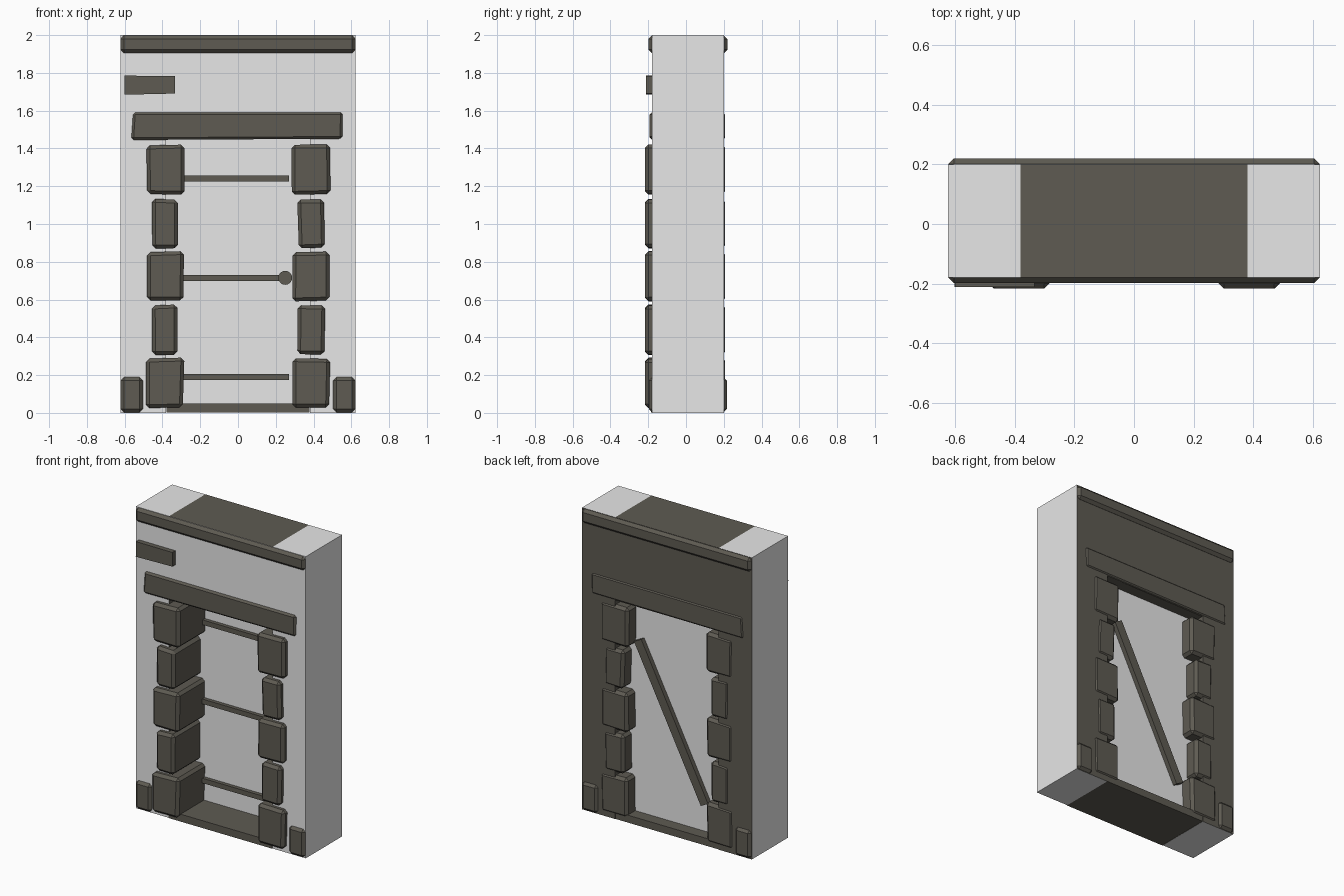
import bpy, bmesh, math, random
from mathutils import Matrix

if "Cube" in bpy.data.objects:
    bpy.data.objects.remove(bpy.data.objects["Cube"])

random.seed(4)


def material(name, rgb):
    m = bpy.data.materials.new(name)
    m.diffuse_color = (*rgb, 1)
    m.use_nodes = True
    m.node_tree.nodes["Principled BSDF"].inputs["Base Color"].default_value = m.diffuse_color
    return m


PALE = material("pale plaster", (0.8, 0.8, 0.8))
DARK = material("dark stone", (0.112, 0.104, 0.085))


def finish(name, bm, mats, bevel=0):
    bmesh.ops.recalc_face_normals(bm, faces=bm.faces)
    me = bpy.data.meshes.new(name)
    bm.to_mesh(me)
    bm.free()
    ob = bpy.data.objects.new(name, me)
    bpy.context.collection.objects.link(ob)
    for m in mats:
        me.materials.append(m)
    if bevel:
        mod = ob.modifiers.new("chamfer", 'BEVEL')
        mod.width = bevel
        mod.segments = 1
    return ob


def box(name, x, y, z, mat=DARK, bevel=0, jitter=0):
    """Box between pairs of limits, with optional uneven corners."""
    bm = bmesh.new()
    bmesh.ops.create_cube(bm, size=1)
    for v in bm.verts:
        v.co = [(a + b) / 2 + c * (b - a) for c, (a, b) in zip(v.co, (x, y, z))]
    if jitter:
        for sx in (-1, 1):
            for sz in (-1, 1):
                dx, dz = random.uniform(-jitter, jitter), random.uniform(-jitter, jitter)
                for v in bm.verts:
                    if ((v.co.x - sum(x) / 2) * sx > 0) and ((v.co.z - sum(z) / 2) * sz > 0):
                        v.co.x += dx
                        v.co.z += dz
    return finish(name, bm, [mat], bevel)


# Wall with a doorway: pale outside, dark back and reveals
W, D, H = 0.623, 0.38, 1.45
outline = [(-W, 0), (-D, 0), (-D, H), (D, H), (D, 0), (W, 0),
           (W, 2), (D, 2), (-D, 2), (-W, 2)]
bm = bmesh.new()
front = [bm.verts.new((x, -0.18, z)) for x, z in outline]
back = [bm.verts.new((x, 0.2, z)) for x, z in outline]
bm.faces.new(front)
bm.faces.new(back).material_index = 1
for i in range(len(outline)):
    j = (i + 1) % len(outline)
    f = bm.faces.new((front[i], front[j], back[j], back[i]))
    f.material_index = 1 if abs(f.calc_center_median().x) < 0.4 else 0
finish("wall", bm, [PALE, DARK])

# Quoin stones beside the doorway, alternately wide and narrow
rows = [(0.03, 0.29), (0.31, 0.57), (0.593, 0.853), (0.875, 1.132), (1.155, 1.417)]
for side, label in ((-1, "left"), (1, "right")):
    for i, z in enumerate(rows):
        a, b = (0.288, 0.485) if i % 2 == 0 else (0.318, 0.457)
        box(f"{label}_door_stone_{i + 1}", sorted((side * a, side * b)),
            (-0.217, 0.207), z, bevel=0.018, jitter=0.005)
    # Corner foot stones
    box(f"{label}_foot_stone", sorted((side * 0.503, side * 0.622)),
        (-0.197, 0.216), (0.002, 0.19), bevel=0.018)

# Beams across the wall
box("lintel", (-0.56, 0.553), (-0.192, 0.207), (1.447, 1.588), bevel=0.012, jitter=0.005)
box("top_beam", (-0.622, 0.622), (-0.198, 0.219), (1.905, 1.998), bevel=0.018)

# Threshold
box("threshold", (-0.379, 0.379), (-0.185, 0.199), (0.001, 0.05))

# Small plaque above the lintel
plaque = box("plaque", (-0.6, -0.332), (-0.212, -0.178), (1.687, 1.788), jitter=0.004)

# Door panel with hinge straps
box("door_panel", (-D, D), (0.06, 0.12), (0.045, 1.455), PALE)
for i, z in enumerate((0.19, 0.715, 1.24)):
    box(f"hinge_strap_{i + 1}", (-0.36, 0.27), (0.035, 0.065), (z - 0.016, z + 0.016))

# Round door handle
bm = bmesh.new()
bmesh.ops.create_cone(bm, cap_ends=True, segments=16, radius1=0.037, radius2=0.037, depth=0.05,
                      matrix=Matrix.Translation((0.25, 0.03, 0.715)) @ Matrix.Rotation(math.pi / 2, 4, 'X'))
finish("door_handle", bm, [DARK])

# Diagonal brace on the back of the door
dx, dz = 0.49, 0.96
brace = box("diagonal_brace", (-0.03, 0.03), (0.115, 0.15),
            (-math.hypot(dx, dz) / 2, math.hypot(dx, dz) / 2))
brace.location = (0.005, 0, 0.72)
brace.rotation_euler = (0, math.atan2(dx, dz), 0)
